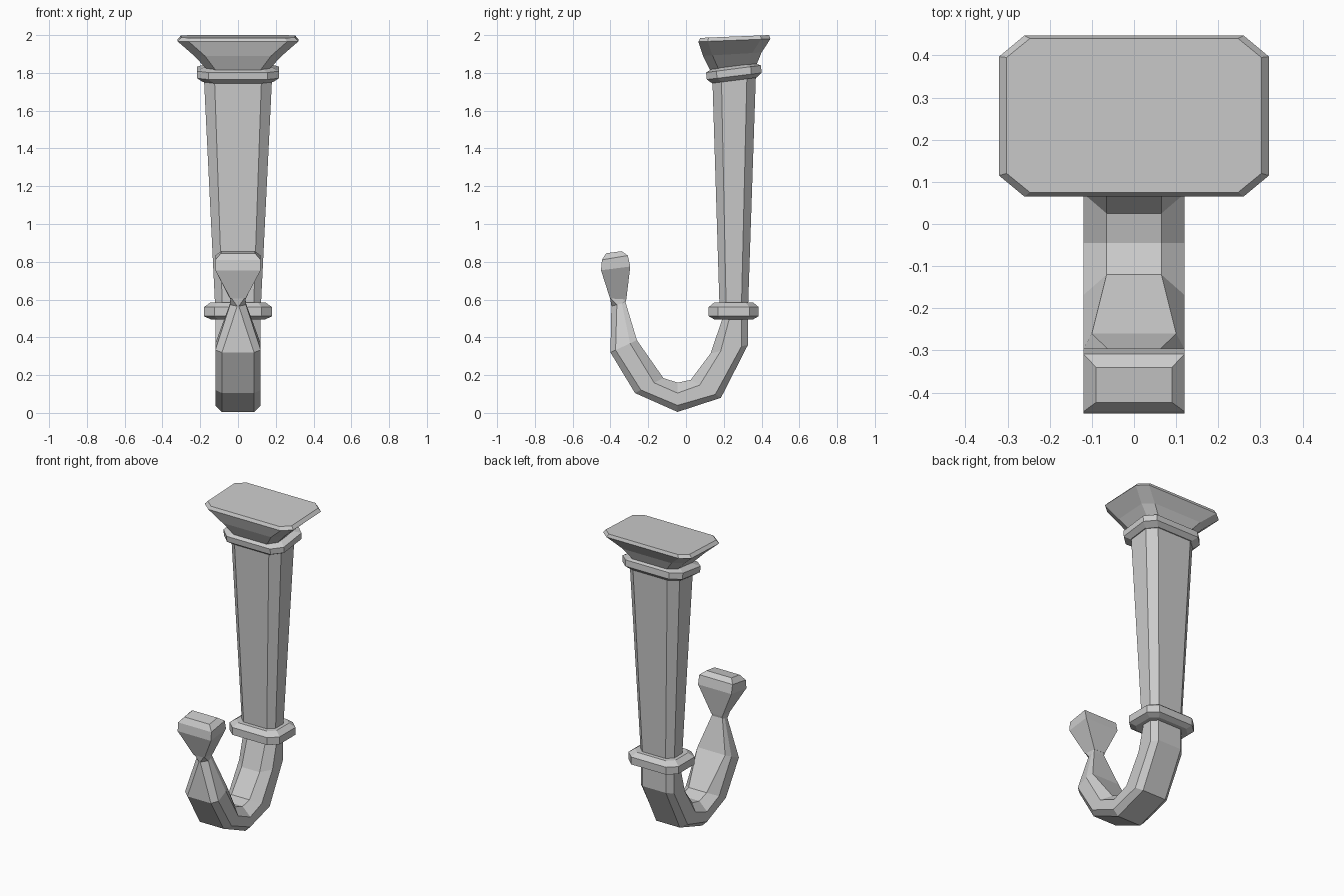
import bpy, bmesh
from mathutils import Vector


def ring(o, i, w, fo, fi, co, ci):
    """Chamfered section from point o to point i (both y,z), half width w.
    fo/fi: half width of the end flats, co/ci: chamfer depth at each end."""
    o, i = Vector(o), Vector(i)
    d = (i - o).normalized()
    a, b = o + d * co, i - d * ci
    half = [(fo, o), (w, a), (w, b), (fi, i)]
    pts = half + [(-x, p) for x, p in reversed(half)]
    return [(x, p[0], p[1]) for x, p in pts]


def block(y0, y1, z0, z1, w, cx, cy):
    """Horizontal or slightly tilted rectangle with cut corners."""
    return ring((y0, z0), (y1, z1), w, w - cx, w - cx, cy, cy)


def loft(name, rings):
    bm = bmesh.new()
    vs = [[bm.verts.new(p) for p in r] for r in rings]
    for a, b in zip(vs, vs[1:]):
        for k in range(8):
            j = (k + 1) % 8
            bm.faces.new((a[k], a[j], b[j], b[k]))
    bm.faces.new(vs[0])
    bm.faces.new(vs[-1])
    bmesh.ops.remove_doubles(bm, verts=bm.verts[:], dist=0.0005)
    bmesh.ops.recalc_face_normals(bm, faces=bm.faces[:])
    me = bpy.data.meshes.new(name)
    bm.to_mesh(me)
    bm.free()
    ob = bpy.data.objects.new(name, me)
    bpy.context.collection.objects.link(ob)


# Tapered shaft
loft("shaft", [
    block(0.178, 0.328, 0.54, 0.54, 0.12, 0.038, 0.035),
    block(0.140, 0.370, 1.76, 1.79, 0.18, 0.056, 0.048),
])

# Lower collar
loft("lower_collar", [
    block(0.15, 0.355, 0.495, 0.495, 0.145, 0.04, 0.04),
    block(0.12, 0.385, 0.512, 0.512, 0.18, 0.055, 0.05),
    block(0.12, 0.385, 0.560, 0.560, 0.18, 0.055, 0.05),
    block(0.15, 0.355, 0.585, 0.585, 0.145, 0.04, 0.04),
])

# Tilted upper collar
loft("upper_collar", [
    block(0.138, 0.375, 1.745, 1.775, 0.185, 0.055, 0.05),
    block(0.110, 0.400, 1.765, 1.800, 0.217, 0.06, 0.055),
    block(0.106, 0.397, 1.802, 1.840, 0.217, 0.06, 0.055),
    block(0.140, 0.365, 1.822, 1.850, 0.18, 0.055, 0.05),
])

# Flared wall cap
loft("cap", [
    block(0.130, 0.370, 1.810, 1.835, 0.16, 0.045, 0.045),
    block(0.090, 0.400, 1.890, 1.908, 0.235, 0.06, 0.05),
    block(0.065, 0.447, 1.965, 1.980, 0.32, 0.06, 0.05),
    block(0.075, 0.440, 1.985, 2.000, 0.302, 0.055, 0.045),
])

# Curved hook: outer point, inner point, widths and chamfers
loft("hook", [
    ring((0.328, 0.52), (0.20, 0.52), 0.12, 0.085, 0.065, 0.035, 0.035),
    ring((0.328, 0.36), (0.13, 0.315), 0.12, 0.085, 0.065, 0.035, 0.055),
    ring((0.185, 0.08), (0.025, 0.175), 0.12, 0.085, 0.065, 0.035, 0.055),
    ring((-0.045, 0.005), (-0.045, 0.160), 0.12, 0.085, 0.065, 0.035, 0.055),
    ring((-0.27, 0.105), (-0.12, 0.185), 0.12, 0.085, 0.065, 0.035, 0.055),
    ring((-0.40, 0.32), (-0.26, 0.385), 0.12, 0.085, 0.10, 0.03, 0.04),
    ring((-0.395, 0.565), (-0.320, 0.585), 0.042, 0.004, 0.038, 0.03, 0.02),
    ring((-0.402, 0.610), (-0.316, 0.605), 0.04, 0.036, 0.036, 0.0, 0.0),
])

# Flared square tip
loft("tip", [
    ring((-0.402, 0.605), (-0.316, 0.60), 0.04, 0.04, 0.04, 0, 0),
    ring((-0.450, 0.755), (-0.295, 0.775), 0.12, 0.12, 0.12, 0, 0),
    ring((-0.445, 0.810), (-0.308, 0.833), 0.12, 0.12, 0.12, 0, 0),
    ring((-0.423, 0.845), (-0.340, 0.856), 0.09, 0.09, 0.09, 0, 0),
])
